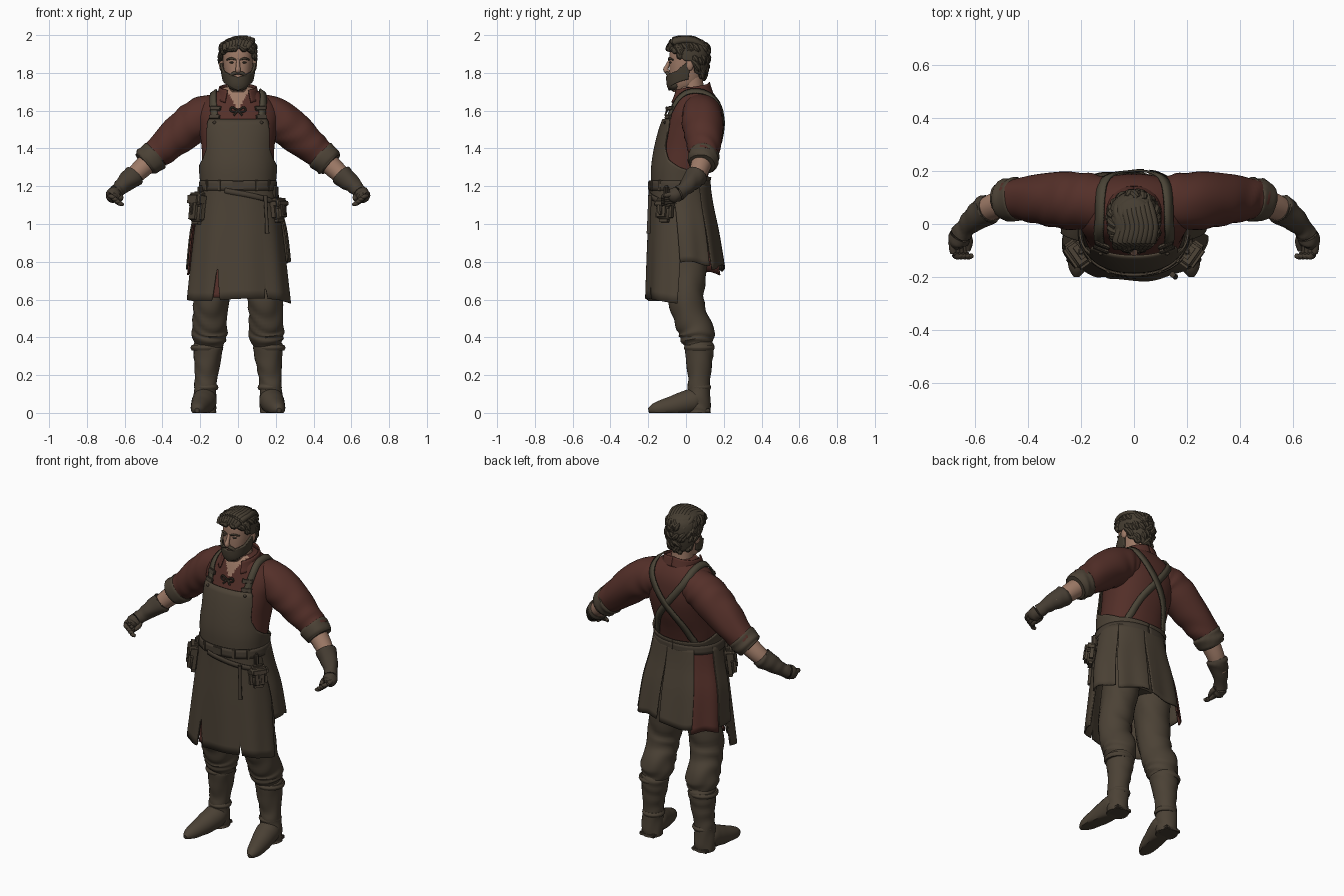
import bpy, bmesh, math, random
from mathutils import Vector

random.seed(4)
old = bpy.data.objects.get("Cube")
if old:
    bpy.data.objects.remove(old, do_unlink=True)
made = []
TAU = math.tau


def material(name, r, g, b):
    m = bpy.data.materials.new(name)
    m.use_nodes = True
    m.diffuse_color = (r, g, b, 1)
    m.node_tree.nodes["Principled BSDF"].inputs["Base Color"].default_value = (r, g, b, 1)
    return m


leather = material("brown leather", .071, .054, .036)
dark = material("dark leather", .06, .046, .032)
olive = material("olive strap", .068, .057, .037)
cloth = material("red shirt", .089, .029, .022)
skin = material("skin", .34, .195, .135)
hair_mat = material("dark hair", .06, .047, .031)


def finish(name, bm, *mats, thick=0):
    bmesh.ops.recalc_face_normals(bm, faces=bm.faces)
    me = bpy.data.meshes.new(name)
    bm.to_mesh(me)
    bm.free()
    ob = bpy.data.objects.new(name, me)
    bpy.context.collection.objects.link(ob)
    for m in mats:
        me.materials.append(m)
    if thick:
        mod = ob.modifiers.new("thickness", "SOLIDIFY")
        mod.thickness, mod.offset = thick, 0
    made.append(ob)
    return ob


def smooth(pts, steps=6):
    """Catmull-Rom samples through tuples of any length."""
    p = [pts[0], *pts, pts[-1]]
    out = []
    for i in range(1, len(p) - 2):
        for k in range(steps):
            t = k / steps
            out.append(tuple(b + t * (c - a) / 2 + t * t * (2 * a - 5 * b + 4 * c - d) / 2
                             + t ** 3 * (3 * b - a - 3 * c + d) / 2
                             for a, b, c, d in zip(*p[i - 1:i + 3])))
    return out + [tuple(pts[-1])]


def look(table, v):
    """Linear lookup by first column."""
    if v <= table[0][0]:
        return table[0][1:]
    for a, b in zip(table, table[1:]):
        if v <= b[0]:
            t = (v - a[0]) / (b[0] - a[0])
            return tuple(x + t * (y - x) for x, y in zip(a[1:], b[1:]))
    return table[-1][1:]


def around(prof, a, z, off=0, power=.9):
    """Point on a body section; angle 0 is the front, positive to the model's left."""
    rx, front, back = look(prof, z)
    s, c = math.sin(a), math.cos(a)
    rnd = lambda v: math.copysign(abs(v) ** power, v)
    return Vector(((rx + off) * rnd(s), (front + back) / 2 - ((back - front) / 2 + off) * rnd(c), z))


def grid(bm, rows, wrap):
    vs = [[bm.verts.new(p) for p in row] for row in rows]
    for r, q in zip(vs, vs[1:]):
        for i in range(len(r) if wrap else len(r) - 1):
            j = (i + 1) % len(r)
            bm.faces.new((r[i], r[j], q[j], q[i]))
    return vs


def sheet(name, prof, a0, a1, lo, hi, mat, off=.012, cols=60, rows=14, thick=.008, taper=0, fold=0):
    """Wrapped panel whose lower and upper edges may depend on angle."""
    f = lambda e, a: e(a) if callable(e) else e
    data = []
    for r in range(rows + 1):
        t = r / rows
        row = []
        for k in range(cols + 1):
            a = a0 + (a1 - a0) * k / cols
            b = (a0 + a1) / 2 + (a - (a0 + a1) / 2) * (1 - taper * (1 - t))
            z = f(lo, a) + t * (f(hi, a) - f(lo, a))
            row.append(around(prof, b, z, off + fold * (1 - t) * math.sin(a * 9)))
        data.append(row)
    bm = bmesh.new()
    grid(bm, data, False)
    return finish(name, bm, mat, thick=thick)


def loft(name, prof, *mats, rows=40, cols=56):
    z0, z1 = prof[0][0], prof[-1][0]
    bm = bmesh.new()
    vs = grid(bm, [[around(prof, TAU * k / cols, z0 + (z1 - z0) * r / rows) for k in range(cols)]
                   for r in range(rows + 1)], True)
    for end in (vs[0], vs[-1]):
        bm.faces.new(end)
    return finish(name, bm, *mats)


def tube(name, pts, mat, ripple=0, waves=5, cols=18, steps=6):
    """Round limb through (x, y, z, radius) points, kept above the floor."""
    path = smooth(pts, steps)
    rows = []
    for i, p in enumerate(path):
        c = Vector(p[:3])
        d = (Vector(path[min(i + 1, len(path) - 1)][:3]) - Vector(path[max(i - 1, 0)][:3])).normalized()
        u = d.cross(Vector((0, 1, 0)) if abs(d.y) < .8 else Vector((0, 0, 1))).normalized()
        w = d.cross(u)
        row = []
        for k in range(cols):
            a = TAU * k / cols
            r = p[3] + ripple * math.sin(waves * TAU * i / len(path) + 3 * math.sin(a + i * .2) + 1.5 * math.cos(2 * a))
            q = c + r * (u * math.cos(a) + w * math.sin(a))
            q.z = max(q.z, 0)
            row.append(q)
        rows.append(row)
    bm = bmesh.new()
    vs = grid(bm, rows, True)
    for end in (vs[0], vs[-1]):
        bm.faces.new(end)
    return finish(name, bm, mat)


def box(name, loc, size, mat, bevel=.008, turn=0, lean=0):
    bm = bmesh.new()
    bmesh.ops.create_cube(bm, size=1)
    for v in bm.verts:
        v.co = Vector([a * b for a, b in zip(v.co, size)])
    bmesh.ops.bevel(bm, geom=bm.edges[:], offset=bevel, segments=3, affect="EDGES")
    ob = finish(name, bm, mat)
    ob.location, ob.rotation_euler = loc, (lean, 0, turn)
    return ob


def ball(name, loc, size, mat):
    bm = bmesh.new()
    bmesh.ops.create_uvsphere(bm, u_segments=20, v_segments=12, radius=1)
    for v in bm.verts:
        v.co = Vector([a * b for a, b in zip(v.co, size)]) + Vector(loc)
    return finish(name, bm, mat)


# Shirt body, with the open neck coloured by a wedge rule
body = smooth([(1.08, .18, -.165, .1), (1.2, .18, -.165, .105), (1.3, .188, -.165, .13),
               (1.4, .192, -.15, .165), (1.5, .205, -.125, .187), (1.58, .215, -.095, .187),
               (1.64, .19, -.072, .175), (1.69, .13, -.052, .148), (1.725, .075, -.03, .115)])
torso = loft("shirt_body", body, cloth, skin, rows=64, cols=120)
for p in torso.data.polygons:
    if p.center.y < .03 and abs(p.center.x) < (p.center.z - 1.605) * .62:
        p.material_index = 1
loft("hips", smooth([(.84, .1, -.06, .1), (.9, .19, -.12, .13), (1.12, .18, -.16, .1)]), leather)


def strap(name, pts, mat, width=.038, lift=.01):
    """Ribbon laid on the shirt."""
    path = []
    for p in smooth(pts, 10):
        ok, co, n, _ = torso.closest_point_on_mesh(Vector(p))
        path.append((co + n * lift, n))
    rows = []
    for i, (c, n) in enumerate(path):
        d = path[min(i + 1, len(path) - 1)][0] - path[max(i - 1, 0)][0]
        side = d.cross(n).normalized() * width / 2
        rows.append([c - side, c + side])
    bm = bmesh.new()
    grid(bm, rows, False)
    return finish(name, bm, mat, thick=.008)


# Head, neck and face
head = smooth([(1.7, .035, -.07, .02), (1.74, .058, -.085, .07), (1.8, .072, -.088, .09),
               (1.86, .079, -.088, .102), (1.92, .078, -.084, .104), (1.96, .06, -.062, .085),
               (1.98, .012, -.01, .02)])
loft("head", head, skin)
tube("neck", [(0, .045, 1.62, .07), (0, .035, 1.7, .062), (0, .03, 1.8, .058)], skin)
tube("nose", [(0, -.084, 1.87, .008), (0, -.1, 1.835, .011), (0, -.107, 1.815, .014), (0, -.09, 1.803, .011)], skin)
beard_top = [(0, 1.778), (.35, 1.785), (.6, 1.795), (1.1, 1.81), (1.4, 1.84), (1.75, 1.87)]
sheet("beard", head, -1.7, 1.7, lambda a: 1.708 + .035 * abs(a), lambda a: look(beard_top, abs(a))[0],
      hair_mat, off=.011, thick=.013)
ball("chin_beard", (0, -.062, 1.737), (.055, .04, .033), hair_mat)
for s, side in ((1, "left"), (-1, "right")):
    tube(side + "_moustache", [(0, -.1, 1.8, .008), (s * .025, -.097, 1.796, .01), (s * .052, -.075, 1.77, .008)], hair_mat)
    tube(side + "_brow", [(s * .012, -.09, 1.87, .004), (s * .035, -.088, 1.877, .006), (s * .06, -.068, 1.869, .004)], hair_mat)
    ball(side + "_eye", (s * .033, -.081, 1.855), (.012, .008, .005), dark)
    ball(side + "_ear", (s * .087, .02, 1.843), (.013, .02, .032), skin)

# Hair cap and crown with wavy tufts swept backwards
hair_edge = [(0, 1.93), (.8, 1.925), (1.15, 1.895), (1.45, 1.865), (1.8, 1.86), (2, 1.8), (math.pi, 1.765)]
edge = lambda a: look(hair_edge, abs(a))[0]
sheet("hair_cap", head, -math.pi, math.pi, edge, 1.979, hair_mat, off=.012, thick=.012)
ball("hair_crown", (0, .01, 1.958), (.078, .092, .032), hair_mat)
for i in range(75):
    a = random.uniform(-math.pi, math.pi)
    z = edge(a) + random.random() * (1.965 - edge(a))
    bend = random.uniform(.2, .5) * (1 if a > 0 else -1)
    pts = [(*around(head, a + bend * t, max(z - .04 * t, edge(a + bend * t)), .012), .004 + .014 * math.sin(.4 + 2.4 * t))
           for t in (0, .5, 1)]
    tube("hair_tuft", pts, hair_mat, cols=8, steps=3)
for k in range(9):
    x = -.064 + .016 * k
    top = 1.984 - 4 * (x - .01) ** 2
    tube("crown_lock", [(x * .9 - .012, -.088, top - .045, .012), (x, -.065, top - .012, .018), (x + .012, -.01, top, .016),
                        (x, .05, top - .008, .016), (x * .8, .1, top - .04, .01)], hair_mat, cols=10)

# Open collar and neck lace
collar = smooth([(1.62, .13, -.1, .16), (1.68, .105, -.07, .14), (1.75, .085, -.05, .118)])
for s, side in ((1, "left"), (-1, "right")):
    sheet(side + "_collar", collar, s * .55, s * math.pi, lambda a: 1.632 + .02 * abs(a),
          lambda a: 1.7 + .016 * abs(a), cloth, off=.004, cols=24, rows=5)
    tube(side + "_bow", [(0, -.1, 1.6, .005), (s * .03, -.102, 1.617, .006), (s * .04, -.102, 1.602, .005),
                         (s * .02, -.104, 1.592, .005), (0, -.1, 1.6, .005)], dark, cols=8)
    tube(side + "_lace_end", [(0, -.102, 1.6, .004), (s * .022, -.11, 1.575, .005)], dark, cols=8)

# Apron bib, skirt front and skirt tails
bib_top = [(0, 1.555), (.72, 1.555), (.8, 1.5), (.87, 1.4), (1.1, 1.34), (1.5, 1.3), (2.2, 1.255), (4, 1.24)]
sheet("apron_bib", body, -math.pi, math.pi, 1.12, lambda a: look(bib_top, abs(a))[0], leather, off=.016, cols=110)
front = smooth([(.57, .268, -.205, .1), (.9, .232, -.195, .13), (1.1, .205, -.185, .12), (1.24, .188, -.18, .115)])


def hem(a):
    cut = max(0, .19 - 2.6 * abs(a + .4), .08 - 2.4 * abs(a - .55))
    return .592 + .014 * math.sin(2 * a + 1) + .025 * max(0, -a - .5) + cut


sheet("apron_skirt", front, -1.6, 1.6, hem, 1.22, leather, off=.006, cols=130, fold=.004)
sheet("shirt_tail_front", front, -.52, -.26, .61, .9, cloth, off=-.01, cols=16)
tails = smooth([(.72, .272, -.17, .2), (.95, .25, -.17, .165), (1.1, .215, -.17, .135), (1.24, .19, -.17, .115)])
for name, a0, a1, low, mat in (("left", 1.35, 2.2, .79, leather), ("back_left", 2.2, 3, .77, leather),
                               ("back", 3, 3.76, .76, leather), ("shirt", 3.66, 4.5, .735, cloth),
                               ("right", 4.42, 4.95, .77, leather)):
    sheet(name + "_tail", tails, a0, a1, lambda a: low + .012 * math.sin(a * 5), 1.22, mat, cols=26,
          off=0 if mat == cloth else .006, taper=.09, fold=.006)

# Belts, buckle and pouches
sheet("belt", front, -math.pi, math.pi, 1.178, 1.23, dark, off=.011, cols=80, rows=3)
sheet("slanted_belt", front, -.3, 1.5, lambda a: 1.15 - .045 * a, lambda a: 1.178 - .045 * a, dark, off=.013, rows=2)
box("belt_buckle", (0, -.193, 1.204), (.06, .014, .05), dark, bevel=.004)
for a in (-.9, -.45, .45, .9):
    box("belt_loop", around(front, a, 1.204, .014), (.018, .012, .06), leather, bevel=.003, turn=a)
for s, side, w, h, z in ((1, "left", .1, .13, 1.075), (-1, "right", .105, .175, 1.085)):
    turn, out = s * .95, Vector((s * .81, -.58, 0))
    hip = Vector((s * .213, -.112, z))
    box(side + "_pouch", hip, (w, .07, h), leather, bevel=.024, turn=turn, lean=-.12)
    box(side + "_pouch_flap", hip + out * .004 + Vector((0, 0, h * .25)), (w + .008, .07, h * .42), leather,
        bevel=.016, turn=turn, lean=-.12)
    box(side + "_pouch_catch", hip + out * .04, (.018, .01, h * .4), dark, bevel=.003, turn=turn, lean=-.12)
    box(side + "_hanger", hip * .93 + Vector((0, 0, 1.17 - z * .93)), (.026, .03, .07), dark, turn=turn)
tube("tool_handle", [(.145, -.19, 1.15, .011), (.15, -.195, 1.05, .009), (.155, -.198, .95, .011)], dark, cols=10)

# Shoulder straps crossing at the back
for s, side in ((1, "left"), (-1, "right")):
    strap(side + "_strap", [(s * .13, -.13, 1.54), (s * .135, -.08, 1.62), (s * .135, 0, 1.7), (s * .13, .1, 1.7),
                            (s * .1, .19, 1.62), (0, .22, 1.48), (-s * .09, .2, 1.36), (-s * .15, .12, 1.23)],
          olive, lift=.012 if s > 0 else .009)
    for z in (1.575, 1.63):
        ok, spot, n, _ = torso.closest_point_on_mesh(Vector((s * .134, -.12, z)))
        box(side + "_strap_buckle", spot + n * .014, (.062, .014, .026), dark, bevel=.004, turn=s * .4, lean=-.3)
    ball(side + "_bib_button", (s * .125, -.112, 1.538), (.009, .006, .009), dark)

# Arms, gloves, legs and boots
for s, side in ((1, "left"), (-1, "right")):
    def limb(part, pts, mat, **kw):
        return tube(side + "_" + part, [(s * x, y, z, r) for x, y, z, r in pts], mat, **kw)

    limb("sleeve", [(.06, .07, 1.585, .08), (.12, .078, 1.585, .1), (.18, .084, 1.57, .108), (.25, .088, 1.525, .108),
                    (.33, .092, 1.46, .098), (.41, .095, 1.39, .084), (.47, .09, 1.345, .074)],
         cloth, ripple=.0025, cols=32, waves=4)
    limb("rolled_cuff", [(.43, .093, 1.37, .075), (.442, .092, 1.36, .083), (.48, .088, 1.33, .081), (.495, .085, 1.317, .068)],
         leather, ripple=.003, waves=2)
    limb("forearm", [(.46, .088, 1.34, .056), (.53, .065, 1.275, .05), (.6, .03, 1.21, .038)], skin)
    limb("glove_cuff", [(.545, .058, 1.262, .05), (.555, .052, 1.252, .059), (.6, .02, 1.215, .047), (.635, -.015, 1.18, .037),
                        (.655, -.045, 1.16, .04), (.662, -.075, 1.147, .036), (.66, -.09, 1.143, .02)], dark, ripple=.002)
    for k in range(4):
        x, z = .682 - .014 * k, 1.158 - .012 * k
        limb("finger", [(x, -.065, z, .014), (x, -.1, z - .005, .013), (x - .015, -.122, z - .014, .012),
                        (x - .033, -.118, z - .02, .008)], dark, cols=10, steps=4)
    limb("thumb", [(.635, -.03, 1.16, .016), (.62, -.065, 1.14, .014), (.625, -.1, 1.125, .009)], dark, cols=10)
    limb("trouser_leg", [(.1, .03, 1, .095), (.115, .015, .8, .1), (.14, .0, .62, .094), (.148, .02, .52, .09),
                         (.15, .052, .44, .094), (.152, .062, .39, .088), (.155, .068, .35, .07)],
         leather, ripple=.0035, waves=5, cols=32)
    limb("boot", [(.155, .068, .37, .07), (.158, .07, .345, .079), (.163, .07, .27, .069), (.17, .07, .18, .059),
                  (.175, .068, .1, .06), (.176, .07, .03, .06), (.176, .07, 0, .06)], leather, ripple=.002, cols=24)
    limb("foot", [(.172, .1, .05, .04), (.176, .05, .065, .064), (.185, -.01, .052, .062), (.196, -.07, .036, .054),
                  (.207, -.13, .024, .044), (.214, -.17, .018, .032), (.217, -.198, .013, .012)], leather, cols=24)
    for z, r in ((.345, .081), (.135, .062)):
        limb("boot_band", [(.168, .07, z - .014, r - .004), (.168, .07, z, r + .002), (.168, .07, z + .014, r - .004)], leather)
    box(side + "_heel", (s * .176, .085, .011), (.1, .09, .022), dark, bevel=.005)

# Soft shading with sharp edges kept
bpy.ops.object.select_all(action="DESELECT")
for ob in made:
    ob.select_set(True)
bpy.context.view_layer.objects.active = torso
bpy.ops.object.shade_smooth_by_angle(angle=math.radians(40))
